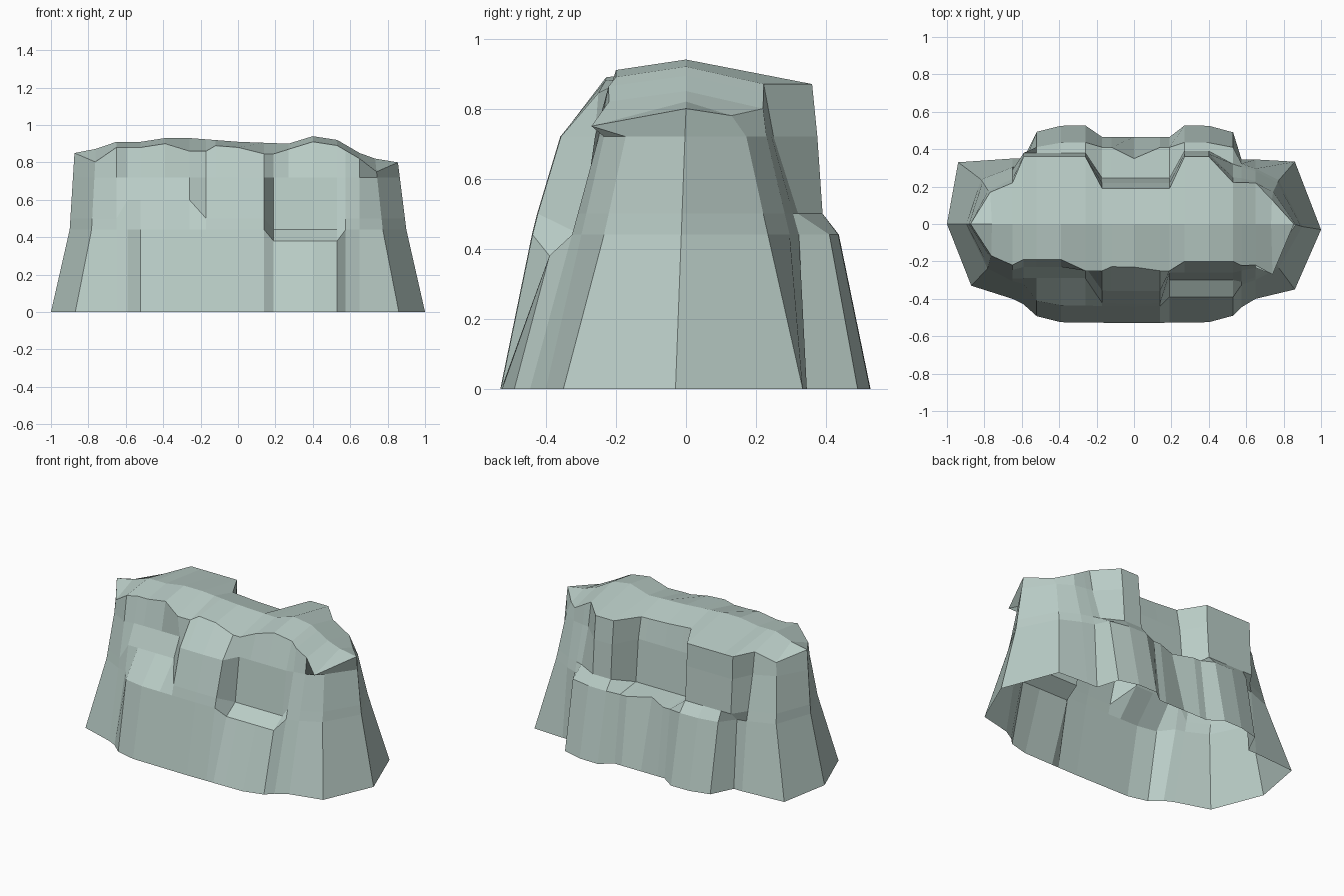
import bpy, bmesh

if "Cube" in bpy.data.objects:
    bpy.data.objects.remove(bpy.data.objects["Cube"])

# Stations along the rock, and the height of the ridge at each
X = [-1, -.87, -.65, -.59, -.52, -.39, -.26, -.17, -.12, 0,
     .14, .19, .27, .4, .53, .575, .65, .86, 1]
RIDGE = [(-1, .85), (-.65, .91), (-.52, .91), (-.39, .93), (-.26, .93), (0, .91),
         (.27, .9), (.4, .94), (.53, .92), (.65, .85), (1, .8)]

# Half depth of the plain rock at the foot and at the brow, by distance from centre
FOOT = [(0, .53), (.4, .525), (.53, .49), (.59, .43), (.65, .4), (.87, .33), (1, 0)]
BROW = [(0, .23), (.65, .22), (.87, .17), (1, 0)]

# Levels between foot and brow: height and share of the inward lean
LEVELS = [(0, 0), (.44, .3), (.5, .35), (.72, .57), (None, 1)]

# Carved or bulging parts: x range, then level -> (depth, height)
FRONT = [
    (-.6, -.2, {2: (.29, .6), 3: (.23, .72), 4: (.19, None)}),    # hollow
    (-.3, -.15, {4: (.25, .86)}),                                  # dip beside it
    (.18, .54, {1: (.39, .38), 2: (.3, .44), 3: (.26, .72), 4: (.2, None)}),  # ledge
    (.1, .2, {4: (.25, .845)}),                                    # dip beside it
    (.8, .9, {0: (.35, 0), 4: (.27, .75)}),                        # low corner
]
BACK = [
    (-.7, -.55, {0: (.35, 0)}),                                    # foot insets
    (.55, .7, {0: (.345, 0)}),
    (-.6, -.25, {2: (.38, .5), 3: (.365, .72), 4: (.36, .865)}),  # left buttress
    (-.2, .2, {0: (.465, 0), 1: (.41, .43), 2: (.245, .45), 3: (.22, .72),
               4: (.19, None)}),                                   # ledge
    (-.05, .05, {1: (.35, .44)}),                                  # notch in its lip
    (.25, .42, {2: (.39, .5), 3: (.375, .72), 4: (.36, .87)}),    # right buttress
    (.5, .55, {2: (.32, .5), 3: (.25, .72)}),
    (.8, .9, {4: (.13, .78)}),
]


def interp(points, x):
    for (x0, y0), (x1, y1) in zip(points, points[1:]):
        if x <= x1:
            return y0 + (y1 - y0) * (x - x0) / (x1 - x0)
    return points[-1][1]


def taper(x, z):
    """Pull the two ends inwards as they rise."""
    if abs(x) < .7:
        return x
    lean = .1 * min(z / .44, 1)
    lean += (.025 if x < 0 else .05) * max(z - .44, 0) / .4
    return x * (1 - lean)


def column(x, side, parts):
    """Points of one cliff column from the foot up to the ridge."""
    top = interp(RIDGE, x)
    drop = 0 if abs(x) == 1 else .07 if abs(x) > .8 else .03 if side < 0 else .05
    foot, brow = interp(FOOT, abs(x)), interp(BROW, abs(x))
    points = []
    for n, (z, share) in enumerate(LEVELS):
        if z and abs(x) > .55:       # the outer columns lean evenly
            share = min(z / (top - drop) * 1.05, 1)
        y = foot + (brow - foot) * share
        for x0, x1, changes in parts:
            if x0 < x < x1 and n in changes:
                y, z = changes[n]
        if z is None:
            z = top - drop
        px, py = taper(x, z), side * y
        rise = 1 - z / top
        if x == 1:
            py -= .03 * rise         # right tip sits slightly forward
        if x == X[1] and side > 0:
            px -= .07 * rise         # back left corner flares out
        points.append((px, py, z))
    points.append((taper(x, top), 0, top))
    return points


bm = bmesh.new()


def add_wall(side, parts):
    cols = [[bm.verts.new(p) for p in column(x, side, parts)] for x in X]
    for a, b in zip(cols, cols[1:]):
        for i in range(len(LEVELS)):
            quad = [a[i], b[i], b[i + 1], a[i + 1]]
            bm.faces.new(quad if side < 0 else quad[::-1])


# Front and back cliffs joined at the ridge and ends; the underside stays open
add_wall(-1, FRONT)
add_wall(1, BACK)
bmesh.ops.remove_doubles(bm, verts=bm.verts, dist=.001)

mesh = bpy.data.meshes.new("rock_cliff")
bm.to_mesh(mesh)
bm.free()
rock = bpy.data.objects.new("rock_cliff", mesh)
bpy.context.collection.objects.link(rock)

# Grey-green stone
stone = bpy.data.materials.new("stone")
stone.diffuse_color = (.49, .61, .57, 1)
stone.use_nodes = True
stone.node_tree.nodes["Principled BSDF"].inputs["Base Color"].default_value = stone.diffuse_color
mesh.materials.append(stone)
